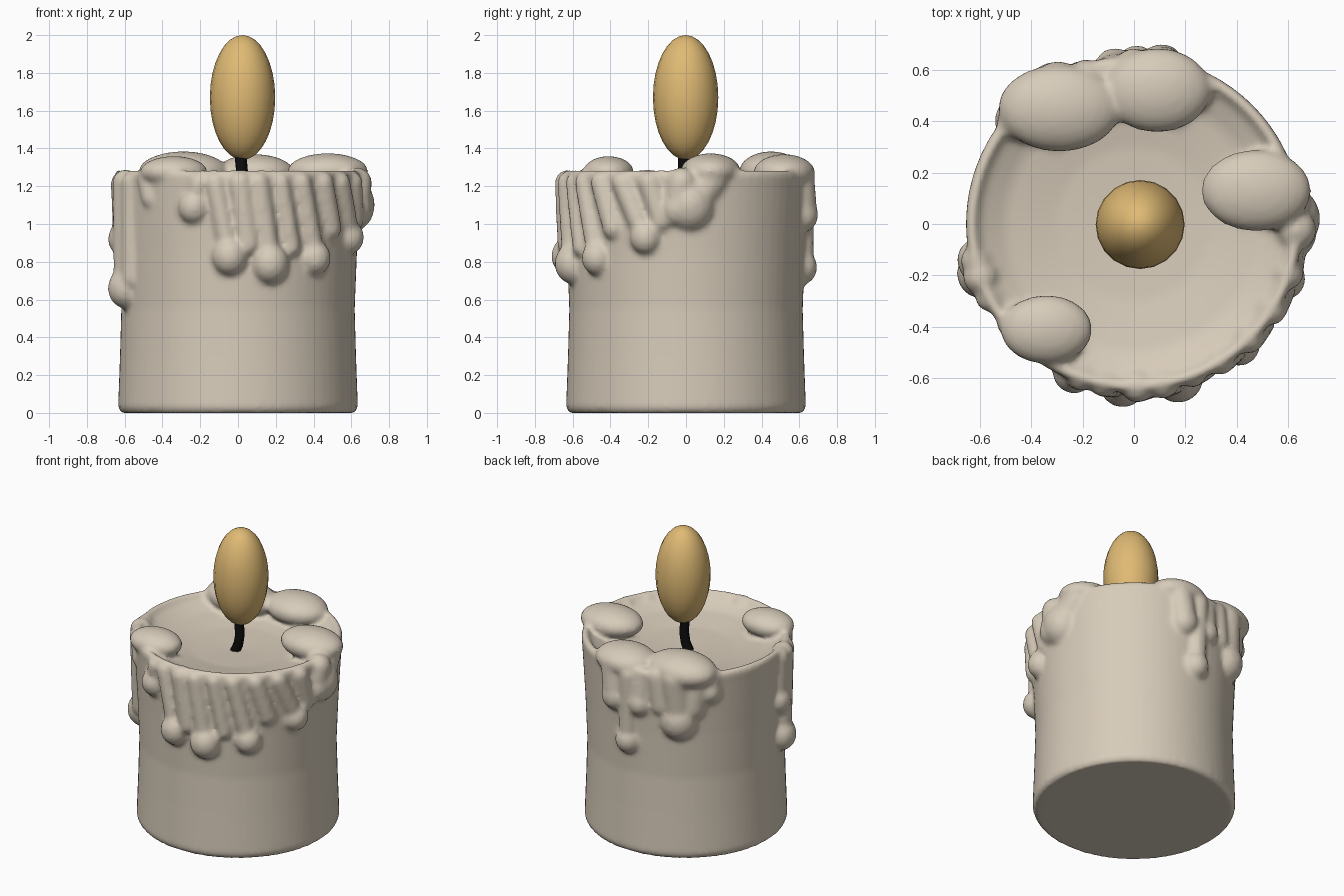
import bpy, bmesh
from math import radians, cos, sin, tau
from mathutils import Matrix, Vector

cube = bpy.data.objects.get("Cube")
if cube:
    bpy.data.objects.remove(cube)


def material(name, rgb, rough):
    m = bpy.data.materials.new(name)
    m.use_nodes = True
    m.diffuse_color = (*rgb, 1)
    node = m.node_tree.nodes["Principled BSDF"]
    node.inputs["Base Color"].default_value = (*rgb, 1)
    node.inputs["Roughness"].default_value = rough
    return m


def add_object(name, bm, mat):
    mesh = bpy.data.meshes.new(name)
    bmesh.ops.recalc_face_normals(bm, faces=bm.faces)
    for f in bm.faces:
        f.smooth = True
    bm.to_mesh(mesh)
    bm.free()
    ob = bpy.data.objects.new(name, mesh)
    ob.data.materials.append(mat)
    bpy.context.scene.collection.objects.link(ob)
    return ob


def blob(bm, centre, size):
    """Add an ellipsoid of wax."""
    mat = Matrix.LocRotScale(Vector(centre), None, Vector(size))
    bmesh.ops.create_icosphere(bm, subdivisions=3, radius=1, matrix=mat)


def on_side(angle, radius, z):
    a = radians(angle)
    return (radius * cos(a), radius * sin(a), z)


def drip(bm, start, end, width, tip, r_top=0.63, r_end=0.62):
    """Run wax down the side from (angle, z) to (angle, z), ending in a bead."""
    steps = 18
    for i in range(steps + 1):
        t = i / steps
        angle = start[0] + (end[0] - start[0]) * t
        z = start[1] + (end[1] - start[1]) * t
        blob(bm, on_side(angle, r_top + (r_end - r_top) * t, z), [width] * 3)
    blob(bm, on_side(end[0], r_end, end[1]), [tip, tip, tip * 1.1])


wax = material("warm wax", (0.68, 0.60, 0.49), 0.6)
flame_gold = material("flame gold", (0.74, 0.49, 0.175), 0.6)
wick_black = material("wick black", (0.004, 0.004, 0.004), 0.9)

# Candle body: turned profile with a shallow bowl at the top
bm = bmesh.new()
profile = [(0, 0), (0.62, 0), (0.635, 0.03), (0.625, 0.3), (0.618, 0.55),
           (0.63, 0.85), (0.65, 1.2), (0.655, 1.26), (0.64, 1.285), (0.62, 1.285),
           (0.595, 1.25), (0.5, 1.205), (0.3, 1.17), (0, 1.155)]
verts = [bm.verts.new((r, 0, z)) for r, z in profile]
edges = [bm.edges.new(pair) for pair in zip(verts, verts[1:])]
bmesh.ops.spin(bm, geom=verts + edges, cent=(0, 0, 0), axis=(0, 0, 1),
               angle=tau, steps=72, use_merge=True)
bmesh.ops.remove_doubles(bm, verts=bm.verts, dist=0.0005)

# Soft lumps lying on the rim
blob(bm, (-0.29, 0.45, 1.275), (0.24, 0.17, 0.11))
blob(bm, (0.09, 0.52, 1.27), (0.21, 0.165, 0.1))
blob(bm, (0.475, 0.13, 1.28), (0.215, 0.16, 0.095))
blob(bm, (-0.34, -0.41, 1.275), (0.18, 0.135, 0.085))

# Front curtain of runs
drip(bm, (-109, 1.22), (-112, 1.09), 0.055, 0.085)
drip(bm, (-101, 1.22), (-94, 0.83), 0.055, 0.095)
drip(bm, (-89, 1.22), (-85, 0.9), 0.065, 0.065)
drip(bm, (-80, 1.22), (-74, 0.79), 0.06, 0.1)
drip(bm, (-69, 1.22), (-63, 0.88), 0.05, 0.05)
drip(bm, (-58, 1.22), (-49, 0.82), 0.055, 0.085)
drip(bm, (-45, 1.22), (-38, 0.98), 0.06, 0.06)
drip(bm, (-32, 1.22), (-20, 0.93), 0.06, 0.085)
drip(bm, (-18, 1.22), (-12, 1.02), 0.06, 0.06)

# Heavy run under the left lump
drip(bm, (13, 1.24), (2, 1.1), 0.1, 0.135, 0.59, 0.59)
drip(bm, (-2, 1.22), (-4, 1.08), 0.08, 0.09)

# Runs on the right side
drip(bm, (193, 1.22), (193, 0.92), 0.06, 0.085)
drip(bm, (199, 1.22), (198, 0.66), 0.07, 0.1)
drip(bm, (207, 1.22), (205, 0.72), 0.055, 0.055)
drip(bm, (219, 1.24), (222, 1.14), 0.06, 0.06, 0.61, 0.61)

# Runs on the back
drip(bm, (78, 1.24), (80, 1.05), 0.085, 0.09, 0.61)
drip(bm, (90, 1.22), (89, 0.77), 0.065, 0.085, 0.62, 0.61)
drip(bm, (98, 1.22), (97, 1.04), 0.07, 0.08, 0.59, 0.61)
drip(bm, (108, 1.24), (110, 1.05), 0.07, 0.07, 0.6, 0.6)
drip(bm, (119, 1.24), (121, 0.95), 0.1, 0.125, 0.61, 0.59)
drip(bm, (132, 1.24), (129, 1.05), 0.09, 0.09, 0.6, 0.6)
drip(bm, (139, 1.25), (139, 1.15), 0.07, 0.075, 0.61, 0.62)

# Fuse all the wax into one soft skin
candle = add_object("candle_wax", bm, wax)
fuse = candle.modifiers.new("fuse", "REMESH")
fuse.mode = "VOXEL"
fuse.voxel_size = 0.016
fuse.use_smooth_shade = True
soften = candle.modifiers.new("soften", "SMOOTH")
soften.factor = 0.5
soften.iterations = 5

# Wick: bent tube
curve = bpy.data.curves.new("wick", "CURVE")
curve.dimensions = "3D"
curve.bevel_depth = 0.032
curve.bevel_resolution = 2
curve.use_fill_caps = True
path = [(-0.015, -0.015, 1.14), (0.01, -0.01, 1.2), (0.022, -0.01, 1.27), (0.012, -0.01, 1.38)]
spline = curve.splines.new("POLY")
spline.points.add(len(path) - 1)
for point, co in zip(spline.points, path):
    point.co = (*co, 1)
curve.materials.append(wick_black)
bpy.context.scene.collection.objects.link(bpy.data.objects.new("wick", curve))

# Flame: tall ellipsoid
bm = bmesh.new()
bmesh.ops.create_uvsphere(bm, u_segments=20, v_segments=16, radius=1,
                          matrix=Matrix.LocRotScale(Vector((0.024, -0.002, 1.67)), None,
                                                    Vector((0.173, 0.173, 0.33))))
add_object("flame", bm, flame_gold)
